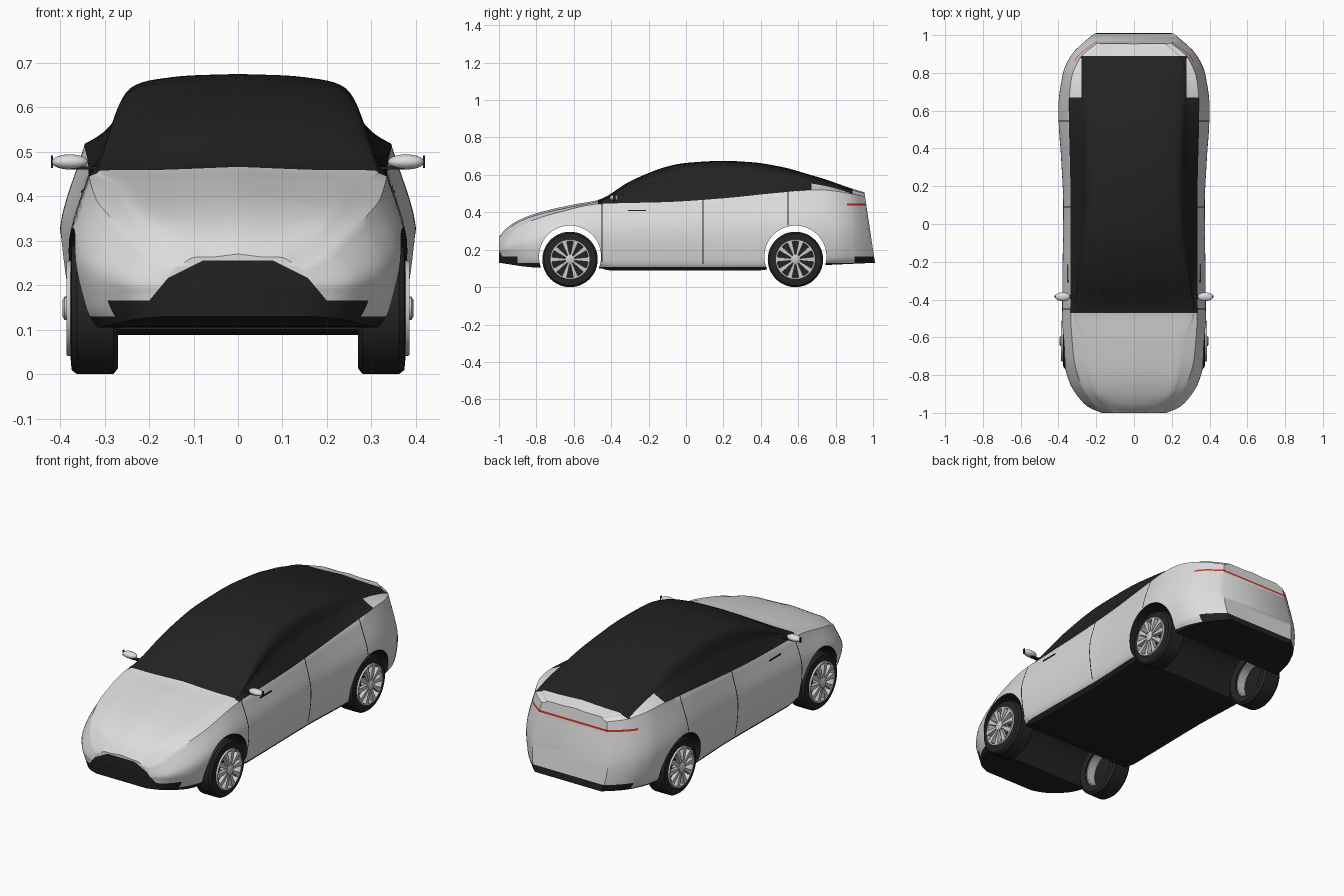
import bpy, bmesh, math
from mathutils import Vector

if "Cube" in bpy.data.objects:
    bpy.data.objects.remove(bpy.data.objects["Cube"])


def material(name, rgb):
    m = bpy.data.materials.new(name)
    m.diffuse_color = (*rgb, 1)
    m.use_nodes = True
    m.node_tree.nodes["Principled BSDF"].inputs["Base Color"].default_value = m.diffuse_color
    return m


WHITE = material("body_white", (0.72, 0.72, 0.72))
BLACK = material("gloss_black", (0.016, 0.016, 0.016))
RED = material("light_red", (0.6, 0.03, 0.015))
TYRE = material("tyre_black", (0.018, 0.018, 0.018))
RIM = material("rim_silver", (0.6, 0.6, 0.6))


def make(name, bm, mats, angle=35):
    bmesh.ops.remove_doubles(bm, verts=bm.verts, dist=1e-5)
    bmesh.ops.recalc_face_normals(bm, faces=bm.faces)
    me = bpy.data.meshes.new(name)
    bm.to_mesh(me)
    bm.free()
    for m in mats:
        me.materials.append(m)
    ob = bpy.data.objects.new(name, me)
    bpy.context.collection.objects.link(ob)
    smooth(ob, angle)
    return ob


def smooth(ob, angle):
    bpy.ops.object.select_all(action='DESELECT')
    ob.select_set(True)
    bpy.context.view_layer.objects.active = ob
    bpy.ops.object.shade_smooth_by_angle(angle=math.radians(angle))


def curve(*keys):
    """Monotone cubic through (position, value) keys."""
    d = [(b[1] - a[1]) / (b[0] - a[0]) for a, b in zip(keys, keys[1:])]
    mid = [2 * p * q / (p + q) if p * q > 0 else 0 for p, q in zip(d, d[1:])]
    tan = [d[0]] + mid + [d[-1]]

    def f(t):
        i = max(j for j in range(len(d)) if j == 0 or keys[j][0] <= t)
        (a, va), (b, vb) = keys[i], keys[i + 1]
        h, u = b - a, (t - a) / (b - a)
        return (va * (2*u**3 - 3*u*u + 1) + vb * (3*u*u - 2*u**3)
                + h * tan[i] * (u**3 - 2*u*u + u) + h * tan[i + 1] * (u**3 - u*u))
    return f


# Body outlines along the length: half widths and heights
width = curve((-1, .17), (-.97, .24), (-.92, .29), (-.85, .335), (-.75, .365), (-.6, .38), (-.3, .378),
              (.1, .374), (.35, .385), (.6, .40), (.8, .375), (.9, .33), (.96, .275), (1, .225))
bottom = curve((-1, .13), (-.8, .105), (-.46, .1), (-.4, .088), (.4, .09), (.46, .1), (.75, .118), (1, .13))
wide_z = curve((-1, .2), (-.85, .25), (-.6, .3), (.2, .31), (.6, .33), (1, .3))
belt_x = curve((-1, .15), (-.97, .2), (-.92, .24), (-.85, .28), (-.7, .32), (-.46, .335), (.2, .337),
               (.6, .345), (.75, .335), (.9, .285), (1, .195))
belt_z = curve((-1, .235), (-.92, .305), (-.85, .345), (-.7, .395), (-.46, .445), (-.1, .455),
               (.2, .475), (.5, .505), (.7, .52), (1, .485))
roof_x = curve((-1, .1), (-.9, .19), (-.8, .22), (-.6, .25), (-.47, .30), (-.2, .27), (0, .25),
               (.2, .243), (.5, .245), (.85, .25), (1, .16))
roof_z = curve((-1, .262), (-.9, .345), (-.8, .385), (-.6, .432), (-.47, .458), (-.2, .58), (0, .632),
               (.2, .642), (.5, .615), (.7, .567), (.85, .53), (1, .502))
top_z = curve((-1, .27), (-.96, .315), (-.9, .355), (-.8, .395), (-.6, .442), (-.47, .466), (-.3, .565),
              (-.2, .61), (-.1, .645), (0, .664), (.2, .675), (.35, .668), (.5, .645), (.7, .59),
              (.9, .53), (1, .507))


def spline(pts, n=6):
    P = [2 * pts[0] - pts[1]] + pts + [2 * pts[-1] - pts[-2]]
    out = []
    for i in range(1, len(P) - 2):
        a, b, c, d = P[i - 1:i + 3]
        for k in range(n):
            u = k / n
            out.append(.5 * (2*b + (c - a)*u + (2*a - 5*b + 4*c - d)*u*u + (3*b - a - 3*c + d)*u**3))
    return out + [pts[-1]]


def section(t):
    """Half cross-section from floor centre to roof centre, and the belt index."""
    w, zb = width(t), bottom(t)
    belt = Vector((belt_x(t), belt_z(t)))
    roof = Vector((roof_x(t), roof_z(t)))
    pillar = belt.lerp(roof, .5) - Vector((.008 if t > -.4 else 0, 0))
    low = spline([Vector((.88 * w, zb)), Vector((.96 * w, zb + .05)), Vector((w, wide_z(t))), belt])
    high = spline([belt, pillar, roof, Vector((roof.x * .6, top_z(t) - .007)), Vector((0, top_z(t)))])
    return [Vector((0, zb))] + low + high[1:], len(low)


# Body shell: lofted sections with a raked tail
bm = bmesh.new()
stations = sorted({-1, -.99, -.98, -.965, -.47, .985} | {round(-.95 + i * .025, 3) for i in range(79)})
rings = []
for t in stations:
    half, belt_i = section(t)
    rake = .15 * (max(0, t - .7) / .3) ** 2
    pts = [(p.x, t - rake * (p.y - .2), p.y) for p in half]
    pts += [(-x, y, z) for x, y, z in pts[-2:0:-1]]
    rings.append([bm.verts.new(p) for p in pts])
n, N = len(half) - 1, len(rings[0])
for t, a, b in zip(stations, rings, rings[1:]):
    for i in range(N):
        f = bm.faces.new((a[i], a[(i + 1) % N], b[(i + 1) % N], b[i]))
        upper = belt_i <= i < N - belt_i
        f.material_index = 1 if upper and t >= -.47 else 0
for r in (rings[0], rings[-1]):
    for i in range(n):
        q = [r[i], r[i + 1], r[-i - 1], r[-i]]
        bm.faces.new(list(dict.fromkeys(q)))
bmesh.ops.recalc_face_normals(bm, faces=bm.faces)


def cut(co, no, where):
    fs = [f for f in bm.faces if where(f.calc_center_median())]
    geom = fs + list({e for f in fs for e in f.edges}) + list({v for f in fs for v in f.verts})
    bmesh.ops.bisect_plane(bm, geom=geom, dist=1e-6, plane_co=co, plane_no=no)


# Cut clean colour borders: bumpers, grille, tail light, windows, door gaps
nose = lambda c: c.y < -.85
tail = lambda c: c.y > .8
side = lambda c: abs(c.x) > .28 and .1 < c.z < .54
for z in (.165, .225, .255):
    cut((0, 0, z), (0, 0, 1), nose)
for z in (.165, .436, .446):
    cut((0, 0, z), (0, 0, 1), tail)
for s in (-1, 1):
    cut((s * .20, 0, .165), (s * .06, 0, .05), nose)
    cut((s * .14, 0, .225), (s * .03, 0, .06), nose)
    cut((s * .278, 0, .5), (1, 0, 0), lambda c: c.y > .6 and c.z > .5)
cut((0, 0, .108), (0, 0, 1), lambda c: abs(c.y) < .85)
cut((0, 0, .13), (0, 0, 1), lambda c: abs(c.y) > .7)
for y in (.67, .89):
    cut((0, y, 0), (0, 1, 0), lambda c: c.z > .45)
for y in (-.9, .86, .9):
    cut((0, y, 0), (0, 1, 0), lambda c: c.z < .47)
gaps = ((-.45, .13, .46), (.09, .13, .48), (.545, .33, .53))
for y, z0, z1 in gaps:
    for o in (-.003, .003):
        cut((0, y + o, 0), (0, 1, 0), side)

for f in bm.faces:
    c = f.calc_center_median()
    x = abs(c.x)
    if f.material_index == 1:
        if c.y > .89 or (c.y > .67 and x > .278):
            f.material_index = 0
    elif c.z < .108 or (abs(c.y) > .7 and c.z < .13) or (abs(c.y) > .9 and c.z < .165):
        f.material_index = 1
    elif c.y < -.85 and c.z < .255 and 6 * (x - .2) + 5 * (c.z - .165) < 0 \
            and 3 * (x - .14) + 6 * (c.z - .225) < 0:
        f.material_index = 1
    elif c.y > .86 and .436 < c.z < .446:
        f.material_index = 2
    elif x > .28 and any(abs(c.y - y) < .003 and z0 < c.z < z1 for y, z0, z1 in gaps):
        f.material_index = 1
body = make("body_shell", bm, [WHITE, BLACK, RED])

# Wheel wells cut right across the body
AXLES = (-.62, .585)
for y in AXLES:
    cb = bmesh.new()
    ends = [[cb.verts.new((x, y + .166 * math.cos(k * math.tau / 64), .163 + .166 * math.sin(k * math.tau / 64)))
             for k in range(64)] for x in (-.6, .6)]
    for k in range(64):
        cb.faces.new((ends[0][k], ends[0][k - 1], ends[1][k - 1], ends[1][k]))
    for e in ends:
        cb.faces.new(e)
    for f in cb.faces:
        f.material_index = 1
    cutter = make("well_cutter", cb, [WHITE, BLACK, RED])
    cutter.hide_render = True
    mod = body.modifiers.new("wheel_well", 'BOOLEAN')
    mod.operation, mod.solver, mod.object = 'DIFFERENCE', 'EXACT', cutter
    bpy.context.view_layer.objects.active = body
    bpy.ops.object.modifier_apply(modifier=mod.name)
    bpy.data.objects.remove(cutter)
smooth(body, 35)


def lathe(name, profile, s, y, mat, seg=48):
    b = bmesh.new()
    rs = [[b.verts.new((s * x, y + r * math.cos(k * math.tau / seg), .148 + r * math.sin(k * math.tau / seg)))
           for x, r in profile] for k in range(seg)]
    for k in range(seg):
        for i in range(len(profile)):
            b.faces.new((rs[k - 1][i - 1], rs[k - 1][i], rs[k][i], rs[k][i - 1]))
    bmesh.ops.dissolve_degenerate(b, dist=1e-6, edges=b.edges)
    return make(name, b, [mat])


def box(name, lo, hi, mat):
    b = bmesh.new()
    bmesh.ops.create_cube(b, size=1)
    lo, hi = Vector(lo), Vector(hi)
    for v in b.verts:
        v.co = (lo + hi) / 2 + v.co * (hi - lo)
    return make(name, b, [mat])


for s in (-1, 1):
    for y in AXLES:
        # Tyre, rim ring, dark backing, hub
        lathe("tyre", [(.275, .1), (.27, .135), (.28, .148), (.362, .148), (.374, .139), (.377, .106), (.35, .1)],
              s, y, TYRE)
        lathe("rim_ring", [(.285, .101), (.376, .108), (.386, .106), (.386, .098), (.285, .094)], s, y, RIM)
        lathe("rim_backing", [(.335, 0), (.335, .096), (.345, .096), (.345, 0)], s, y, BLACK)
        lathe("hub", [(.34, 0), (.34, .026), (.39, .026), (.395, .018), (.395, 0)], s, y, RIM)
        # Tapered spokes
        b = bmesh.new()
        for k in range(10):
            a = k * math.tau / 10
            u, v = Vector((0, math.cos(a), math.sin(a))), Vector((0, -math.sin(a), math.cos(a)))
            outline = ((.02, -.005), (.1, -.013), (.1, .013), (.02, .005))
            lo, hi = [[b.verts.new(Vector((s * x, y, .148)) + u * r + v * w) for r, w in outline]
                      for x in (.365, .386)]
            b.faces.new(lo)
            b.faces.new(hi)
            for i in range(4):
                b.faces.new((lo[i - 1], lo[i], hi[i], hi[i - 1]))
        make("spokes", b, [RIM])
    # Door mirror: housing, stalk and end plate
    b = bmesh.new()
    bmesh.ops.create_uvsphere(b, u_segments=24, v_segments=14, radius=1)
    for v in b.verts:
        v.co = Vector((s * .378, -.385, .477)) + Vector((v.co.x * .041, v.co.y * .023, v.co.z * .017))
    make("mirror_housing", b, [WHITE], 60)
    box("mirror_stalk", (s * .3, -.395, .46), (s * .375, -.375, .467), BLACK)
    box("mirror_tip", (s * .416, -.39, .463), (s * .42, -.378, .491), BLACK)
    # Door handle plate on the body side
    half, bi = section(-.26)
    hx = next(p.x + (q.x - p.x) * (.41 - p.y) / (q.y - p.y)
              for p, q in zip(half[1:bi], half[2:bi + 1]) if p.y <= .41 <= q.y)
    box("door_handle", (s * (hx - .005), -.31, .407), (s * (hx + .004), -.215, .413), BLACK)
